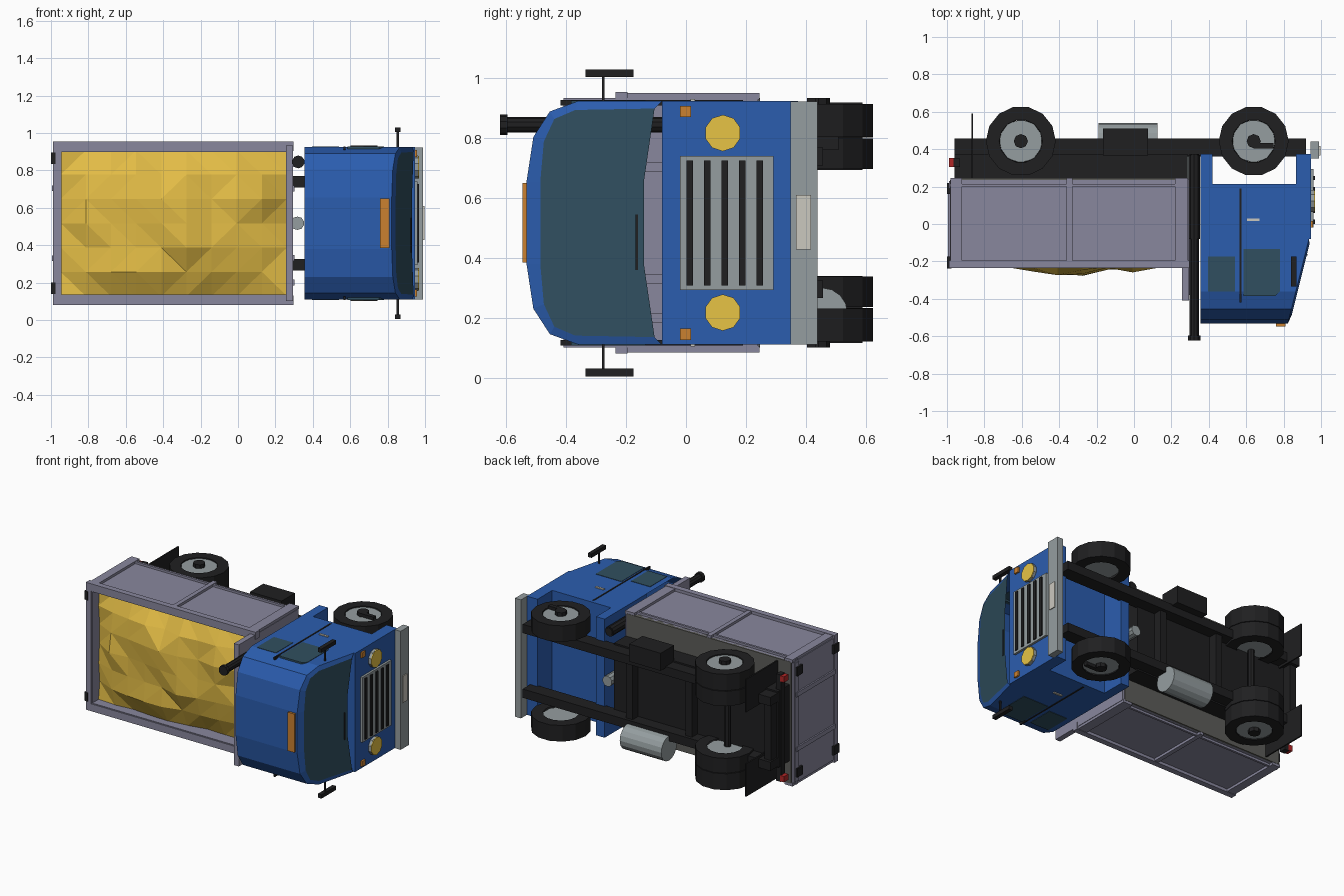
import bpy, bmesh, math, random
from mathutils import Matrix, Vector

if "Cube" in bpy.data.objects:
    bpy.data.objects.remove(bpy.data.objects["Cube"])

random.seed(4)
C = 0.517  # mid plane of the truck's width (z); the roof faces -y


def mat(name, r, g, b):
    m = bpy.data.materials.new(name)
    m.diffuse_color = (r, g, b, 1)
    m.use_nodes = True
    m.node_tree.nodes["Principled BSDF"].inputs["Base Color"].default_value = m.diffuse_color
    return m


BLUE = mat("blue", .024, .11, .43)
GOLD = mat("gold", .76, .5, .06)
BED = mat("bed_grey", .25, .245, .34)
DARK = mat("black", .014, .014, .015)
STEEL = mat("steel", .3, .34, .35)
GLASS = mat("glass", .03, .078, .115)
ORANGE = mat("orange", .6, .22, .03)
RED = mat("red", .45, .02, .02)
LAMP = mat("lamp", .8, .55, .06)
PALE = mat("pale", .6, .58, .52)
OLIVE = mat("floor", .11, .11, .1)


def finish(name, bm, m, mir=False):
    """Make an object, optionally with a mirrored copy across z = C."""
    if mir:
        d = bmesh.ops.duplicate(bm, geom=bm.verts[:] + bm.edges[:] + bm.faces[:])["geom"]
        vs = [v for v in d if isinstance(v, bmesh.types.BMVert)]
        for v in vs:
            v.co.z = 2 * C - v.co.z
    bmesh.ops.recalc_face_normals(bm, faces=bm.faces[:])
    me = bpy.data.meshes.new(name)
    bm.to_mesh(me)
    bm.free()
    ob = bpy.data.objects.new(name, me)
    me.materials.append(m)
    bpy.context.collection.objects.link(ob)
    return ob


def boxes(name, m, specs, mir=False):
    bm = bmesh.new()
    for x0, x1, y0, y1, z0, z1 in specs:
        M = Matrix.Translation(((x0 + x1) / 2, (y0 + y1) / 2, (z0 + z1) / 2)) @ \
            Matrix.Diagonal((x1 - x0, y1 - y0, z1 - z0, 1))
        bmesh.ops.create_cube(bm, size=1, matrix=M)
    return finish(name, bm, m, mir)


def cyls(name, m, specs, n=12, mir=False):
    """Each spec: start point, end point, radius."""
    bm = bmesh.new()
    for a, b, r in specs:
        a, b = Vector(a), Vector(b)
        M = Matrix.Translation((a + b) / 2) @ (b - a).to_track_quat('Z', 'Y').to_matrix().to_4x4()
        bmesh.ops.create_cone(bm, cap_ends=True, segments=n, radius1=r, radius2=r,
                              depth=(b - a).length, matrix=M)
    return finish(name, bm, m, mir)


def plate(name, m, pts, z0, z1, mir=False):
    """Side profile (x, y) extruded through z."""
    bm = bmesh.new()
    f = bm.faces.new([bm.verts.new((x, y, z0)) for x, y in pts])
    e = bmesh.ops.extrude_face_region(bm, geom=[f])["geom"]
    bm_verts = [v for v in e if isinstance(v, bmesh.types.BMVert)]
    bmesh.ops.translate(bm, vec=(0, 0, z1 - z0), verts=bm_verts)
    if not any(g.calc_center_median().z < z0 + 1e-5 for g in bm.faces):
        bm.faces.new([v for v in bm.verts if v not in bm_verts])
    return finish(name, bm, m, mir)


def arch(half):
    """Complete a (z, y) half section to the other side."""
    return half + [(2 * C - z, y) for z, y in reversed(half)]


# cab roof shell: crowned section run forward to a raked windscreen frame
outer = arch([(.11, -.08), (.11, -.36), (.145, -.455), (.23, -.51), (.38, -.533)])
inner = arch([(.135, -.105), (.14, -.37), (.17, -.44), (.245, -.475), (.38, -.487)])
rake = lambda y: .925 + (y + .12) * .25
bm = bmesh.new()
rings = [[bm.verts.new((.355, y, z)) for z, y in outer],
         [bm.verts.new((rake(y), y, z)) for z, y in outer],
         [bm.verts.new((rake(y) + .01, y, z)) for z, y in inner]]
for a, b in zip(rings, rings[1:]):
    for i in range(len(a) - 1):
        bm.faces.new((a[i], a[i + 1], b[i + 1], b[i]))
bm.faces.new([v for v in rings[0][2:-2]])
finish("cab_roof", bm, BLUE)
bm = bmesh.new()
bm.faces.new([bm.verts.new((rake(y) + .01, y, z)) for z, y in inner + [(.66, -.14), (.374, -.14)]])
finish("windscreen", bm, GLASS)

# lower cab block with wheel arch cut through its profile
plate("cab_body", BLUE, [(.355, -.08), (.945, -.08), (.945, .375), (.865, .375),
                         (.865, .215), (.42, .215), (.42, .375), (.355, .375)], .11, .924)
boxes("side_windows", GLASS, [(.395, .54, -.36, -.175, .1075, .112), (.585, .78, -.36, -.135, .1075, .112)], True)
plate("window_tops", GLASS, [(.585, -.385), (.755, -.385), (.78, -.36), (.585, -.36)], .1075, .125, True)
boxes("door_seam", DARK, [(.565, .575, -.42, .19, .107, .125)], True)
boxes("door_handle", PALE, [(.605, .67, .015, .03, .104, .112)], True)
boxes("wiper", DARK, [(.92, .928, -.168, -.16, .36, .545)])
boxes("roof_light", ORANGE, [(.76, .81, -.547, -.52, .385, .65)])
boxes("mirror", DARK, [(.84, .868, -.335, -.175, .004, .03), (.848, .86, -.281, -.272, .03, .13)], True)

# front end
boxes("grille", STEEL, [(.94, .96, -.02, .293, .293, .74)])
boxes("grille_bars", DARK, [(.955, .968, y - .011, y + .011, .308, .726)
                            for y in (.012, .071, .13, .188, .246)])
cyls("headlight_shell", STEEL, [((.94, .123, .217), (.963, .123, .217), .061)], 10, True)
cyls("headlight_lens", LAMP, [((.955, .123, .217), (.968, .123, .217), .06)], 10, True)
boxes("indicator", ORANGE, [(.94, .957, -.02, .017, .126, .163)], True)
boxes("bumper", STEEL, [(.945, .99, .35, .44, .11, .923)])
boxes("number_plate", PALE, [(.985, .996, .367, .417, .427, .61)])

# chassis
boxes("chassis_rail", DARK, [(-.96, .92, .36, .457, .265, .325)], True)
boxes("subframe", DARK, [(-.96, .285, .245, .375, .255, .779)])
boxes("crossmembers", DARK, [(x, x + .05, .365, .435, .3, .73) for x in (-.95, -.35, .1)])
boxes("lamp_bar", DARK, [(-.965, -.93, .305, .35, .15, .884)])
boxes("tail_lamp", RED, [(-.99, -.96, .305, .352, .155, .195)], True)
boxes("mud_flap", DARK, [(-.87, -.86, .24, .59, .115, .34)], True)
boxes("tool_box", DARK, [(-.165, .075, .365, .51, .76, .88)])
cyls("air_tank", STEEL, [((-.19, .455, .215), (.125, .455, .215), .085)], 16)

# wheels: single front, double rear, flat treads
WX, RX, WY = .64, -.605, .443
tyres = [(WX, .12, .23), (RX, .12, .232), (RX, .236, .338)]
bm = bmesh.new()
for x, z0, z1 in tyres:
    prof = [(.112, z0 + .015), (.116, z0), (.187, z0), (.187, z1), (.112, z1)]
    N = 14
    rows = [[bm.verts.new((x + r * math.cos(t), WY + r * math.sin(t), z)) for r, z in prof]
            for t in [2 * math.pi * (k + .5) / N + math.pi / 2 for k in range(N)]]
    for k in range(N):
        a, b = rows[k], rows[(k + 1) % N]
        for i in range(len(prof) - 1):
            bm.faces.new((a[i], a[i + 1], b[i + 1], b[i]))
finish("tyres", bm, DARK, True)
cyls("wheel_rims", STEEL, [((x, WY, z0 + .006), (x, WY, z1 - .012), .116) for x, z0, z1 in tyres], 10, True)
cyls("hub_caps", DARK, [((x, WY, .1), (x, WY, .15), .038) for x in (WX, RX)], 8, True)
boxes("hub_bar", DARK, [(.64, .745, .404, .432, .1, .122)], True)
cyls("axle", DARK, [((RX, .412, .2), (RX, .412, .834), .022)], 8)

# dump body
boxes("bed_side", BED, [(-.975, .29, -.23, .235, .1, .135)], True)
boxes("bed_floor", OLIVE, [(-.97, .28, .205, .247, .1, .934)])
boxes("bed_frame", BED, [(-.99, .298, -.235, -.195, .08, .13), (-.985, .29, .2, .215, .085, .105)] +
      [(x0, x1, -.2, .245, .083, .105) for x0, x1 in ((-.98, -.92), (-.36, -.33), (.22, .29))], True)
boxes("headboard", BED, [(.256, .293, -.41, .24, .1, .934)])
boxes("headboard_ribs", BED, [(.29, .303, -.38, .23, z - .016, z + .016) for z in (.2, .33)], True)
boxes("tailgate", BED, [(-.985, -.945, -.23, .235, .1, .934), (-.99, -.95, -.235, -.195, .085, .95),
                        (-.99, -.95, .19, .23, .11, .924)])
boxes("tailgate_ribs", BED, [(-.995, -.98, -.2, .22, .315, .345)], True)
boxes("tailgate_hinges", DARK, [(-1, -.975, .16, .22, .14, .2), (-1, -.975, -.237, -.175, .14, .2)], True)

# sand load: bumpy heaped sheet
nx, nz = 9, 6
bm = bmesh.new()
bmesh.ops.create_grid(bm, x_segments=nx, y_segments=nz, size=1)
for v in bm.verts:
    u, w = v.co.x, v.co.y
    heap = (1 - u * u) * (1 - w * w)
    v.co = (-.343 + .605 * u, -.15 - .115 * heap ** .6 + random.uniform(-.025, .025), C + .39 * w)
    v.co.y = max(v.co.y, -.285)
bmesh.ops.triangulate(bm, faces=bm.faces[:])
finish("sand_load", bm, GOLD)

# hoist ram and exhaust stack behind the cab
cyls("hoist_ram", STEEL, [((.318, -.07, C), (.318, .4, C), .036)], 10)
cyls("exhaust_stack", DARK, [((.322, -.6, .845), (.322, .375, .845), .026),
                             ((.322, -.622, .845), (.322, -.597, .845), .034),
                             ((.322, -.08, .845), (.322, .37, .845), .033)], 10)
